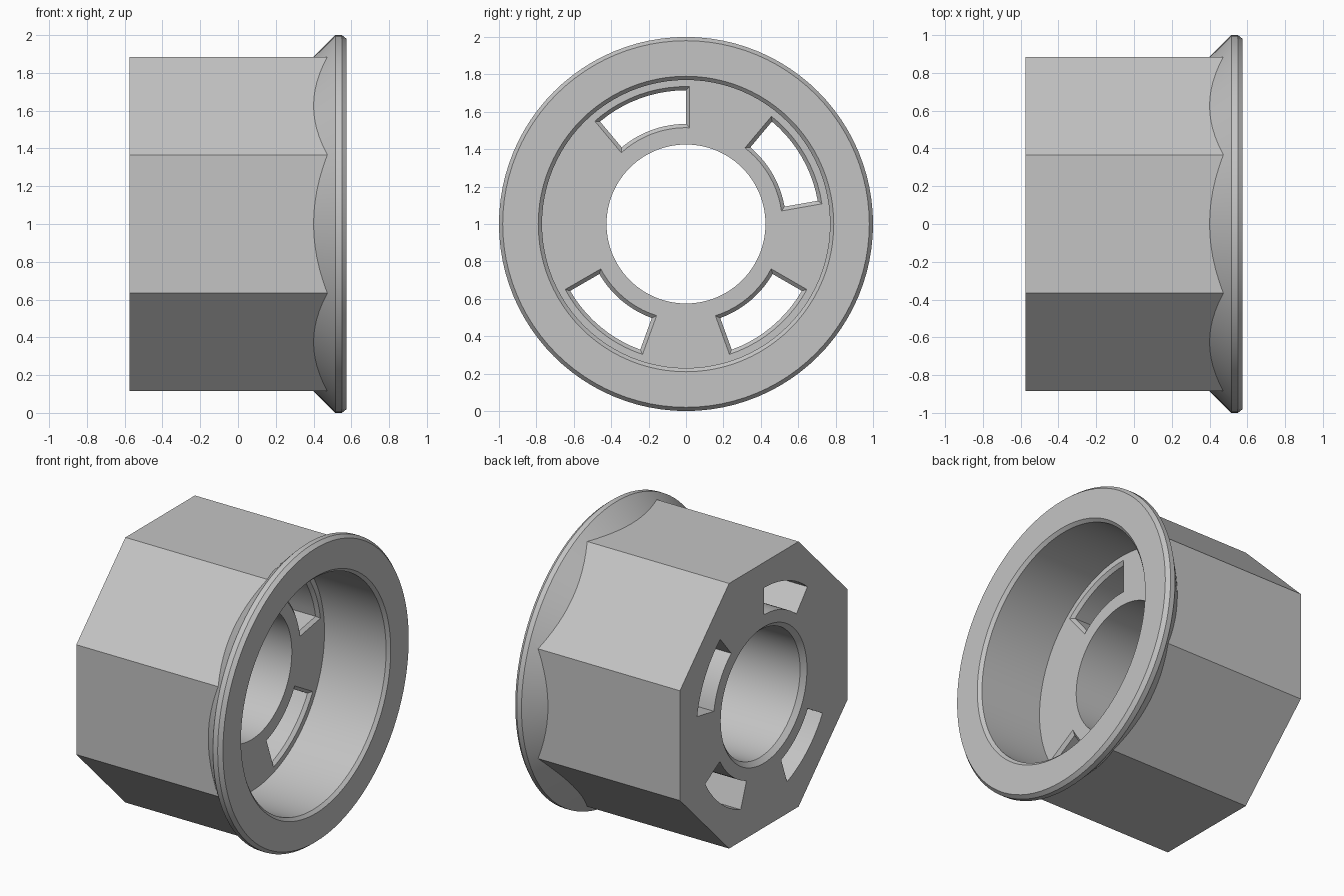
import bpy, bmesh, math
from math import pi, sin, cos, asin, radians

if "Cube" in bpy.data.objects:
    bpy.data.objects.remove(bpy.data.objects["Cube"])

grey = bpy.data.materials.new("light_grey")
grey.diffuse_color = (0.55, 0.55, 0.55, 1)
grey.use_nodes = True
grey.node_tree.nodes["Principled BSDF"].inputs["Base Color"].default_value = grey.diffuse_color


def loft(name, sections):
    """Skin matching closed point loops along x and cap both ends."""
    bm = bmesh.new()
    loops = [[bm.verts.new(p) for p in s] for s in sections]
    n = len(loops[0])
    for a, b in zip(loops, loops[1:]):
        for i in range(n):
            j = (i + 1) % n
            bm.faces.new((a[i], a[j], b[j], b[i]))
    bm.faces.new(loops[0])
    bm.faces.new(loops[-1])
    bmesh.ops.recalc_face_normals(bm, faces=bm.faces)
    mesh = bpy.data.meshes.new(name)
    bm.to_mesh(mesh)
    bm.free()
    ob = bpy.data.objects.new(name, mesh)
    bpy.context.collection.objects.link(ob)
    mesh.materials.append(grey)
    return ob


def polar(x, r, a):
    return (x, r * cos(a), 1 + r * sin(a))


def turned(name, profile, sides=96, start=0.0):
    """Solid of revolution about the x axis from (x, radius) pairs."""
    return loft(name, [[polar(x, r, start + 2 * pi * i / sides) for i in range(sides)]
                       for x, r in profile])


def slot_section(x, d, a0, a1, r0=0.535, r1=0.715, steps=10):
    """Arc-shaped slot outline grown outward by d."""
    pts = []
    for r, flip in ((r0 - d, False), (r1 + d, True)):
        lo, hi = a0 - asin(d / r), a1 + asin(d / r)
        arc = [polar(x, r, lo + (hi - lo) * i / steps) for i in range(steps + 1)]
        pts += arc[::-1] if flip else arc
    return pts


def combine(target, tool, operation):
    mod = target.modifiers.new(operation, 'BOOLEAN')
    mod.operation, mod.object, mod.solver = operation, tool, 'EXACT'
    bpy.context.view_layer.objects.active = target
    bpy.ops.object.modifier_apply(modifier=mod.name)
    bpy.data.objects.remove(tool)


# Octagonal body with flats facing up, down, front and back
body = turned("octagonal_flanged_body",
              [(-0.575, 0.885 / cos(pi / 8)), (0.5, 0.885 / cos(pi / 8))], 8, pi / 8)

# Conical flange with a chamfered rim
flange = turned("flange", [(0.375, 0.86), (0.515, 1.0), (0.55, 1.0), (0.575, 0.98)])
combine(body, flange, 'UNION')

# Wide bore with chamfered mouth
combine(body, turned("bore", [(0.10, 0.77), (0.555, 0.77), (0.605, 0.82)]), 'DIFFERENCE')

# Narrow through hole with chamfered back edge
combine(body, turned("hole", [(-0.605, 0.485), (-0.545, 0.425), (0.3, 0.425)]), 'DIFFERENCE')

# Four arc slots through the floor, chamfered on the bore side
for first in (90, 10, -70, 210):
    a0, a1 = radians(first), radians(first + 40)
    slot = loft("slot", [slot_section(x, d, a0, a1)
                         for x, d in ((-0.7, 0), (0.08, 0), (0.11, 0.03))])
    combine(body, slot, 'DIFFERENCE')

bpy.ops.object.select_all(action='DESELECT')
body.select_set(True)
bpy.context.view_layer.objects.active = body
bpy.ops.object.shade_smooth_by_angle(angle=radians(30))
